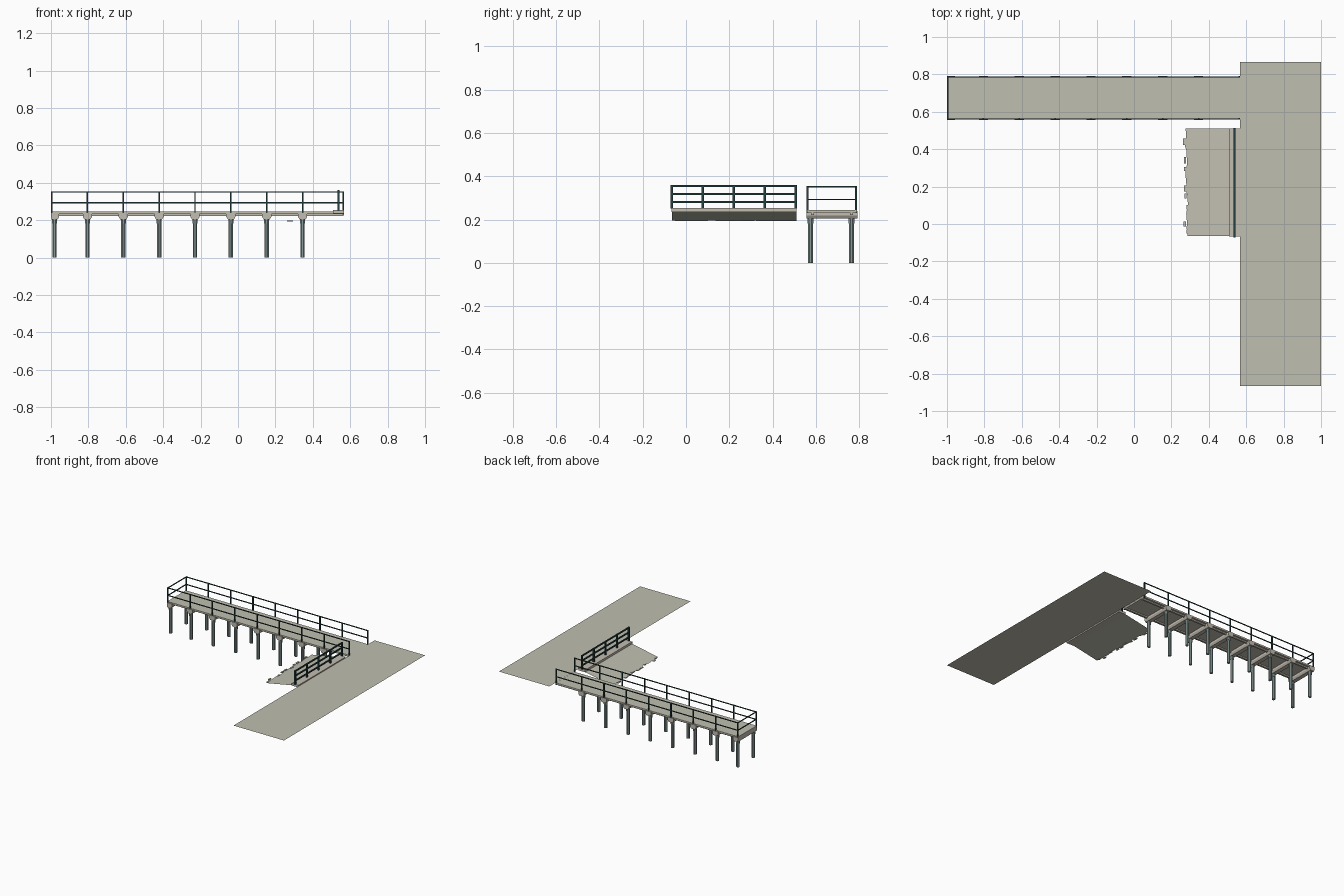
import bpy, bmesh, random
from mathutils import Matrix, Vector

if "Cube" in bpy.data.objects:
    bpy.data.objects.remove(bpy.data.objects["Cube"])

random.seed(4)


def material(name, rgb):
    m = bpy.data.materials.new(name)
    m.diffuse_color = (*rgb, 1)
    m.use_nodes = True
    m.node_tree.nodes["Principled BSDF"].inputs["Base Color"].default_value = m.diffuse_color
    return m


DECK = material("deck concrete", (0.53, 0.52, 0.44))
CAP = material("cap concrete", (0.55, 0.51, 0.44))
PILE = material("pile steel", (0.25, 0.33, 0.32))
RAIL = material("dark rail paint", (0.018, 0.05, 0.053))


def finish(name, bm, mat):
    me = bpy.data.meshes.new(name)
    bm.to_mesh(me)
    bm.free()
    me.materials.append(mat)
    ob = bpy.data.objects.new(name, me)
    bpy.context.collection.objects.link(ob)
    return ob


def add_box(bm, x0, x1, y0, y1, z0, z1):
    mat = Matrix.Translation(((x0 + x1) / 2, (y0 + y1) / 2, (z0 + z1) / 2))
    mat = mat @ Matrix.Diagonal((x1 - x0, y1 - y0, z1 - z0, 1))
    bmesh.ops.create_cube(bm, size=1, matrix=mat)


def box(name, mat, *size):
    bm = bmesh.new()
    add_box(bm, *size)
    return finish(name, bm, mat)


def bar(bm, a, b, r):
    # square bar along one axis between two points
    lo = [min(p, q) - r for p, q in zip(a, b)]
    hi = [max(p, q) + r for p, q in zip(a, b)]
    add_box(bm, lo[0], hi[0], lo[1], hi[1], lo[2], hi[2])


def railing(name, posts, z0, heights, r_post, r_rail):
    bm = bmesh.new()
    for x, y in posts:
        bar(bm, (x, y, z0 + r_post), (x, y, heights[-1] - r_post), r_post)
    for z in heights:
        bar(bm, (*posts[0], z - r_rail), (*posts[-1], z - r_rail), r_rail)
    return finish(name, bm, RAIL)


PILE_X = [-0.981] + [-0.805 + 0.1917 * i for i in range(7)]
PILE_Y = (0.575, 0.765)

# Shore platform: a single thin sheet
bm = bmesh.new()
bm.faces.new([bm.verts.new(p) for p in (
    (0.567, -0.865, 0.246), (1, -0.865, 0.246), (1, 0.865, 0.246), (0.567, 0.865, 0.246))])
finish("shore_platform", bm, DECK)

# Pier deck and the stringers below it
box("pier_deck", DECK, -1, 0.567, 0.562, 0.787, 0.232, 0.245)
for i, y in enumerate((0.585, 0.765)):
    box(f"stringer_{i}", CAP, -0.995, 0.565, y - 0.007, y + 0.007, 0.222, 0.234)

# Tapered cross caps on octagonal piles
for i, x in enumerate(PILE_X):
    bm = bmesh.new()
    profile = [(-0.025, 0.239), (-0.025, 0.218), (-0.016, 0.204),
               (0.016, 0.204), (0.025, 0.218), (0.025, 0.239)]
    if i == 0:
        profile = [(max(px, -0.018), pz) for px, pz in profile]
    face = bm.faces.new([bm.verts.new((x + px, 0.556, pz)) for px, pz in profile])
    ext = bmesh.ops.extrude_face_region(bm, geom=[face])
    bmesh.ops.translate(bm, vec=Vector((0, 0.236, 0)),
                        verts=[v for v in ext["geom"] if isinstance(v, bmesh.types.BMVert)])
    bmesh.ops.recalc_face_normals(bm, faces=bm.faces)
    finish(f"pile_cap_{i}", bm, CAP)
    bm = bmesh.new()
    for y in PILE_Y:
        for r, z0, z1 in ((0.0125, 0, 0.19), (0.0145, 0.182, 0.206)):
            bmesh.ops.create_cone(
                bm, cap_ends=True, segments=8, radius1=r, radius2=r, depth=z1 - z0,
                matrix=Matrix.Translation((x, y, (z0 + z1) / 2)) @ Matrix.Rotation(0.3927, 4, 'Z'))
    finish(f"pile_pair_{i}", bm, PILE)

# Pier railings: both sides and the far end
post_x = [-0.995] + PILE_X[1:] + [0.563]
for name, y in (("front", 0.562), ("back", 0.786)):
    railing(f"pier_railing_{name}", [(x, y) for x in post_x], 0.23, (0.296, 0.354), 0.004, 0.003)
railing("pier_railing_end", [(-0.995, 0.562), (-0.995, 0.786)], 0.23, (0.296, 0.354), 0.004, 0.003)

# Kerb ledge beside the platform with its own railing
box("kerb_ledge", CAP, 0.508, 0.567, -0.067, 0.51, 0.236, 0.254)
railing("ledge_railing", [(0.537, -0.066 + 0.1435 * i) for i in range(5)],
        0.25, (0.285, 0.323, 0.36), 0.0055, 0.0045)

# Sloping broken slab: thin sheet with a ragged outer edge
bm = bmesh.new()
N = 24
inner, outer = [], []
for i in range(N + 1):
    y = -0.065 + 0.575 * i / N
    x = 0.287 - 0.012 * i / N + (random.uniform(-0.006, 0.006) if 0 < i < N else 0)
    inner.append(bm.verts.new((0.512, y, 0.238)))
    outer.append(bm.verts.new((x, y, 0.238 - (0.512 - x) * 0.19)))
for i in range(N):
    bm.faces.new((outer[i], inner[i], inner[i + 1], outer[i + 1]))
finish("broken_slab", bm, DECK)

# Loose chips along the broken edge
bm = bmesh.new()
for y, x in ((0.44, 0.269), (0.34, 0.273), (0.295, 0.274), (0.245, 0.288), (0.19, 0.274),
             (0.15, 0.276), (0.09, 0.288), (0.0, 0.271), (-0.04, 0.287)):
    h = random.uniform(0.01, 0.018)
    add_box(bm, x - 0.006, x + 0.006, y - h, y + h, 0.193, 0.199)
finish("slab_chips", bm, DECK)
